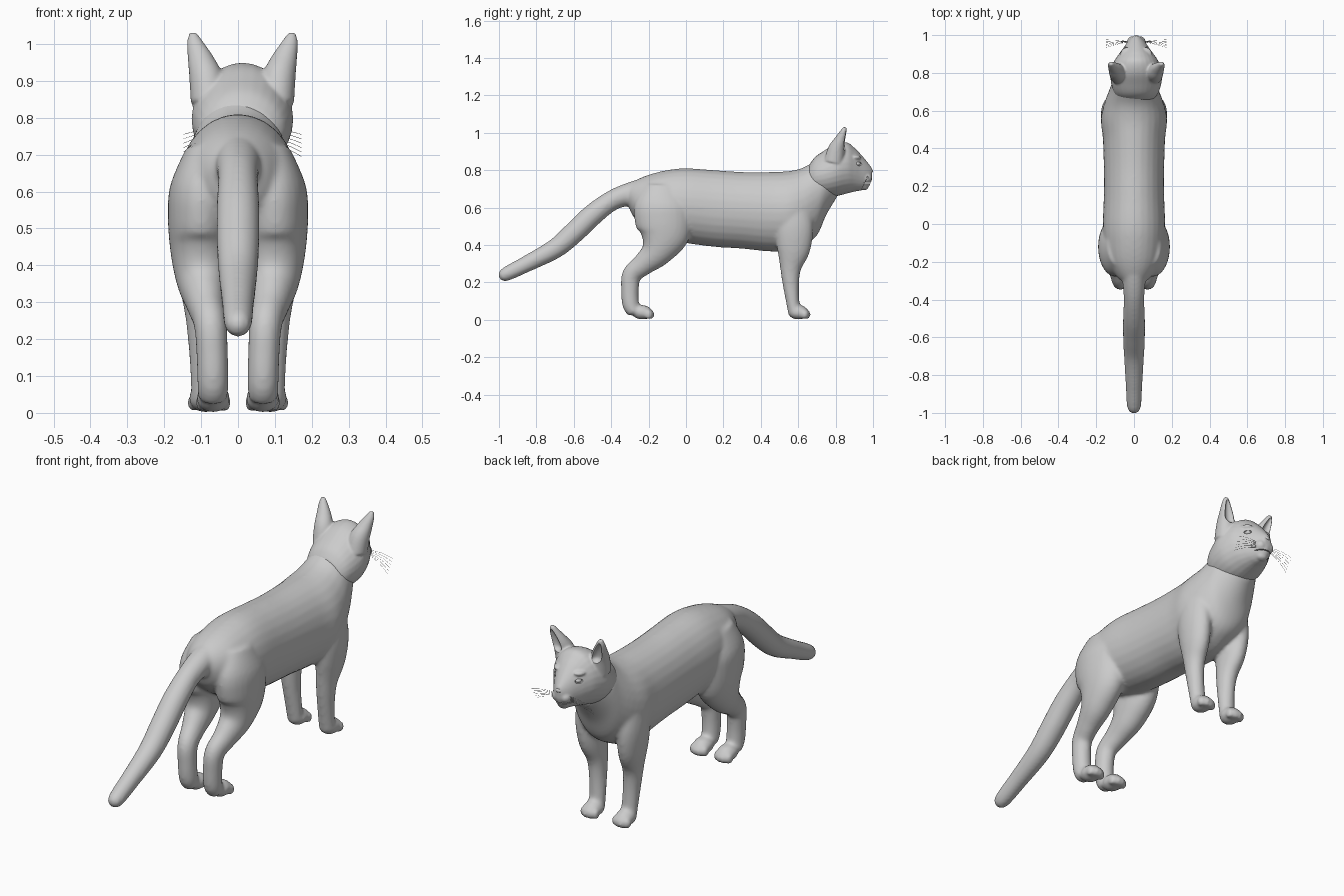
import bpy, bmesh, math
from mathutils import Vector, Matrix

cube = bpy.data.objects.get("Cube")
if cube:
    bpy.data.objects.remove(cube)

CM = 0.01                       # stations are written in hundredths
HEAD_SHIFT = 0.012              # the head sits slightly to one side

grey = bpy.data.materials.new("plain_grey")
grey.use_nodes = True
COLOUR = (0.6, 0.6, 0.6, 1)
grey.diffuse_color = COLOUR
grey.node_tree.nodes["Principled BSDF"].inputs["Base Color"].default_value = COLOUR


def catmull(rows, steps=5):
    """Smoothly interpolate rows of numbers."""
    rows = [Vector(r) for r in rows]
    out = []
    for i in range(len(rows) - 1):
        a, b = rows[max(i - 1, 0)], rows[i]
        c, d = rows[i + 1], rows[min(i + 2, len(rows) - 1)]
        for s in range(steps):
            t = s / steps
            out.append(0.5 * (2 * b + (c - a) * t + (2 * a - 5 * b + 4 * c - d) * t ** 2
                              + (3 * b - a - 3 * c + d) * t ** 3))
    return out + [rows[-1]]


def loft(bm, stations, upright=False, sides=28, flip=1):
    """Closed tube through (x, y, z, half width, half depth) stations."""
    pts = catmull(stations)
    rings = []
    for i, p in enumerate(pts):
        path = pts[min(i + 1, len(pts) - 1)] - pts[max(i - 1, 0)]
        tangent = Vector((0, path[1], path[2])).normalized()
        depth = Vector((0, 0, 1)) if upright else tangent.cross(Vector((1, 0, 0)))
        ring = []
        for k in range(sides):
            a = math.tau * k / sides
            co = Vector(p[:3]) + Vector((p[3] * math.cos(a), 0, 0)) + depth * p[4] * math.sin(a)
            ring.append(bm.verts.new((co.x * flip * CM, co.y * CM, co.z * CM)))
        rings.append(ring)
    for lo, hi in zip(rings, rings[1:]):
        for k in range(sides):
            n = (k + 1) % sides
            bm.faces.new((lo[k], lo[n], hi[n], hi[k]))
    bm.faces.new(rings[0])
    bm.faces.new(rings[-1])


def spine(bm, rows):
    """Upright loft from (y, top, bottom, half width) rows."""
    loft(bm, [(0, y, (t + b) / 2, w, (t - b) / 2) for y, t, b, w in rows], upright=True)


def ball(bm, centre, radii, turn=0):
    m = (Matrix.Translation(Vector(centre) * CM) @ Matrix.Rotation(turn, 4, 'Z')
         @ Matrix.Diagonal((*[r * CM for r in radii], 1)))
    bmesh.ops.create_uvsphere(bm, u_segments=24, v_segments=14, radius=1, matrix=m)


def make(name, bm, shift=0.0):
    bmesh.ops.recalc_face_normals(bm, faces=bm.faces)
    mesh = bpy.data.meshes.new(name)
    bm.to_mesh(mesh)
    bm.free()
    obj = bpy.data.objects.new(name, mesh)
    obj.location.x = shift
    bpy.context.collection.objects.link(obj)
    mesh.materials.append(grey)
    for p in mesh.polygons:
        p.use_smooth = True
    return obj


def blend(obj, voxel, passes):
    """Fuse overlapping volumes into one soft skin."""
    rem = obj.modifiers.new("fuse", 'REMESH')
    rem.mode = 'VOXEL'
    rem.voxel_size = voxel
    rem.use_smooth_shade = True
    soft = obj.modifiers.new("soften", 'SMOOTH')
    soft.factor = 0.5
    soft.iterations = passes


# Body: torso, neck, tail and legs fused together
bm = bmesh.new()
spine(bm, [(-31, 71, 62, 5), (-28, 74, 55, 9), (-20, 77.5, 48, 14), (-10, 80, 43, 16),
           (0, 81, 41, 16.5), (15, 80, 39, 16), (30, 79, 38, 16), (45, 79, 36.5, 16.5),
           (55, 79.5, 37, 17.5), (63, 81.5, 40, 16), (70, 86, 45, 13.5),
           (75, 89, 56, 11.5), (81, 90, 66, 8)])
loft(bm, [(0, y, z, r, r) for y, z, r in
          [(-20, 70, 6.5), (-31, 67, 6), (-40, 63.5, 5.4), (-50, 56, 5.8), (-60, 46.5, 5.8),
           (-70, 38, 5.3), (-85, 30, 4.4), (-95, 25, 3.9), (-98.5, 23.4, 3), (-100, 22.8, 1.2)]])
for side in (1, -1):
    # hind leg
    loft(bm, [(8, -12, 72, 6, 10), (9.5, -12.5, 62, 8.8, 15), (10, -12, 54, 9, 15.5),
              (10, -12, 45, 8.5, 13.5), (9.8, -16, 36, 7, 8.5), (8.8, -23, 29.5, 5.3, 6),
              (7.5, -29, 24, 4.5, 5.2), (7, -30, 16, 4.3, 4.7), (6.8, -29.5, 8, 4.2, 4.5),
              (6.8, -27.5, 4, 4, 3.6)], flip=side)
    # front leg
    loft(bm, [(11, 58, 64, 5, 8), (11.5, 58, 50, 6, 10), (11, 57.5, 38, 5.6, 9),
              (10, 56, 28, 4.6, 5.8), (9.5, 56, 20, 4.1, 4.5), (9, 57, 10, 3.9, 3.6),
              (8.8, 58, 4, 3.9, 3.5)], flip=side)
    # paws with toes
    for x, y in ((6.7, -23.5), (8.8, 60)):
        ball(bm, (side * x, y, 4), (4.6, 5.5, 3.9))
        for toe in (-1.5, -0.5, 0.5, 1.5):
            reach = 4.6 - 0.5 * toe * toe
            ball(bm, (side * x + toe * 2.2, y + reach, 2.8), (1.6, 2.2, 2.6))
body = make("body", bm)
blend(body, 0.009, 8)

# Head: skull, muzzle and ears
bm = bmesh.new()
spine(bm, [(66, 83, 68, 9), (69, 87, 66.5, 11.5), (74, 90.5, 65.5, 13.2), (80, 94, 66, 13.7),
           (86, 94.8, 67.5, 11.8), (90, 92, 68.5, 9.2), (93, 89, 69, 7), (96, 85.5, 70, 5),
           (98, 83, 71.5, 3.4), (99.5, 81, 75, 1.7)])
for side in (1, -1):
    ball(bm, (side * 2.2, 96.2, 75.8), (2.8, 3.2, 2.8))
    ball(bm, (side * 5.8, 91, 86.8), (3, 2.2, 1.2), turn=-side * 0.8)
    loft(bm, [(9, 79, 84, 5, 5.5), (9.8, 80.5, 91, 4.6, 4.6), (11.2, 82.5, 96, 3.6, 3.2),
              (12.8, 84.2, 100.5, 2.2, 1.8), (13.4, 85, 103, 1, 0.9)], flip=side)
ball(bm, (0, 95, 71.2), (3, 2.6, 2))
head = make("head", bm, HEAD_SHIFT)
blend(head, 0.0055, 5)

# Hollows of the ears, the eye sockets and the mouth slit
bm = bmesh.new()
for side in (1, -1):
    loft(bm, [(10.8, 86, 90.5, 1.4, 1.4), (11, 86, 92.5, 2.8, 3), (11.8, 86, 96, 2.4, 2.6),
              (13, 86.4, 100, 1.3, 1.5), (13.4, 86.6, 101.5, 0.5, 0.6)], flip=side)
    ball(bm, (side * 6.7, 92.6, 83.4), (1.9, 1.4, 1.1), turn=-side * 0.9)
ball(bm, (0, 95.2, 73.1), (4.8, 4.2, 0.35))
cutter = make("face_cutter", bm, HEAD_SHIFT)
cutter.hide_render = True
carve = head.modifiers.new("carve", 'BOOLEAN')
carve.operation = 'DIFFERENCE'
carve.solver = 'EXACT'
carve.object = cutter

# Bake the fused shapes and keep carved rims crisp
for obj in (body, head):
    bpy.ops.object.select_all(action='DESELECT')
    obj.select_set(True)
    bpy.context.view_layer.objects.active = obj
    bpy.ops.object.convert(target='MESH')
    bpy.ops.object.shade_smooth_by_angle(angle=math.radians(50))
bpy.data.objects.remove(cutter)

# Nose
bm = bmesh.new()
ball(bm, (0, 98.6, 79.5), (1.7, 1.4, 1.2))
make("nose", bm, HEAD_SHIFT)

for side, word in ((1, "left"), (-1, "right")):
    # Eye
    bm = bmesh.new()
    ball(bm, (side * 6.1, 92, 83.4), (1.5, 1.1, 1), turn=-side * 0.9)
    make(word + "_eye", bm, HEAD_SHIFT)

    # Whiskers
    curve = bpy.data.curves.new(word + "_whiskers", 'CURVE')
    curve.dimensions = '3D'
    curve.bevel_depth = 0.0006
    curve.bevel_resolution = 0
    curve.materials.append(grey)
    for i in range(6):
        fan = i / 5 - 0.5
        hair = curve.splines.new('POLY')
        hair.points.add(6)
        for k, point in enumerate(hair.points):
            t = k / 6
            point.co = (side * (0.03 + 0.13 * t), 0.965 + 0.04 * fan * t - 0.01 * t * t,
                        0.755 + 0.02 * fan + 0.04 * fan * t - 0.03 * t * t, 1)
    whiskers = bpy.data.objects.new(word + "_whiskers", curve)
    whiskers.location.x = HEAD_SHIFT
    bpy.context.collection.objects.link(whiskers)
